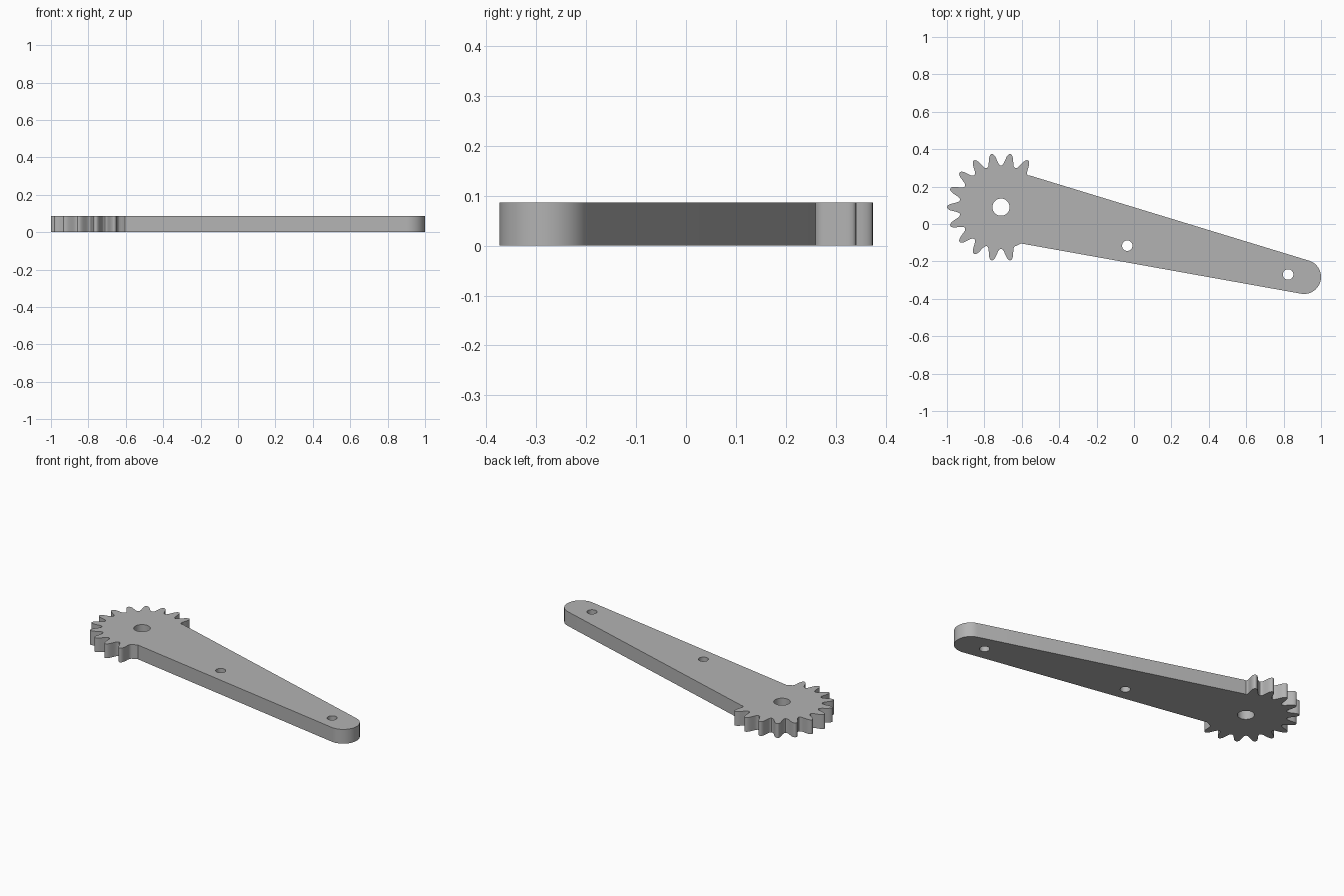
import bpy, bmesh
from math import radians, sin, cos, pi

if "Cube" in bpy.data.objects:
    bpy.data.objects.remove(bpy.data.objects["Cube"], do_unlink=True)

THICK = 0.087
GEAR = (-0.711, 0.09)
TIP, TIP_R = (0.909, -0.283), 0.091
PITCH = 20
ROOT_R = 0.222


def polar(centre, r, a):
    return (centre[0] + r * cos(a), centre[1] + r * sin(a))


def arc(centre, r, start, end, n):
    return [polar(centre, r, radians(start + (end - start) * i / n)) for i in range(n + 1)]


# Half tooth flank: radius and half width, from root to crest
flank = [(0.224, 0.034), (0.229, 0.029), (0.238, 0.0255), (0.25, 0.0225), (0.262, 0.0195),
         (0.272, 0.0165), (0.280, 0.0125), (0.286, 0.0075), (0.2885, 0.003)]


def tooth(angle):
    a = radians(angle)
    side = [polar(GEAR, r, a - w / r) for r, w in flank]
    other = [polar(GEAR, r, a + w / r) for r, w in reversed(flank)]
    return side + other


# Outline: toothed sector, then the tapered arm with a round tip
outline = [polar(GEAR, ROOT_R, radians(50))]
for angle in range(60, 281, PITCH):
    outline += tooth(angle)
    outline.append(polar(GEAR, ROOT_R, radians(angle + PITCH / 2)))
outline += arc(GEAR, ROOT_R, 293, 299, 2)
outline += arc(TIP, TIP_R, -99.9, 73.2, 32)
outline.append((-0.556, 0.259))

# Axle bore and two pin holes
loops = [outline]
for centre, r in ((GEAR, 0.046), ((-0.036, -0.116), 0.028), ((0.824, -0.27), 0.028)):
    loops.append(arc(centre, r, 0, 348.75, 31))

# Filled 2D curve extruded to a plate
curve = bpy.data.curves.new("plate_profile", "CURVE")
curve.dimensions = "2D"
curve.fill_mode = "BOTH"
curve.extrude = THICK / 2
for pts in loops:
    spline = curve.splines.new("POLY")
    spline.points.add(len(pts) - 1)
    for p, (x, y) in zip(spline.points, pts):
        p.co = (x, y, 0, 1)
    spline.use_cyclic_u = True
helper = bpy.data.objects.new("plate_profile", curve)
bpy.context.collection.objects.link(helper)
bpy.context.view_layer.update()
mesh = bpy.data.meshes.new_from_object(helper.evaluated_get(bpy.context.evaluated_depsgraph_get()))
bpy.data.objects.remove(helper, do_unlink=True)

# Weld caps to walls and stand the plate on the ground
bm = bmesh.new()
bm.from_mesh(mesh)
bmesh.ops.remove_doubles(bm, verts=bm.verts, dist=1e-5)
bmesh.ops.translate(bm, verts=bm.verts, vec=(0, 0, THICK / 2))
bmesh.ops.recalc_face_normals(bm, faces=bm.faces)
bm.to_mesh(mesh)
bm.free()

arm = bpy.data.objects.new("gear_sector_arm", mesh)
bpy.context.collection.objects.link(arm)

# Plain grey metal
grey = bpy.data.materials.new("plain_grey")
grey.use_nodes = True
colour = (0.45, 0.45, 0.45, 1)
grey.diffuse_color = colour
grey.node_tree.nodes["Principled BSDF"].inputs["Base Color"].default_value = colour
mesh.materials.clear()
mesh.materials.append(grey)

bpy.ops.object.select_all(action="DESELECT")
arm.select_set(True)
bpy.context.view_layer.objects.active = arm
bpy.ops.object.shade_smooth_by_angle(angle=radians(35))
